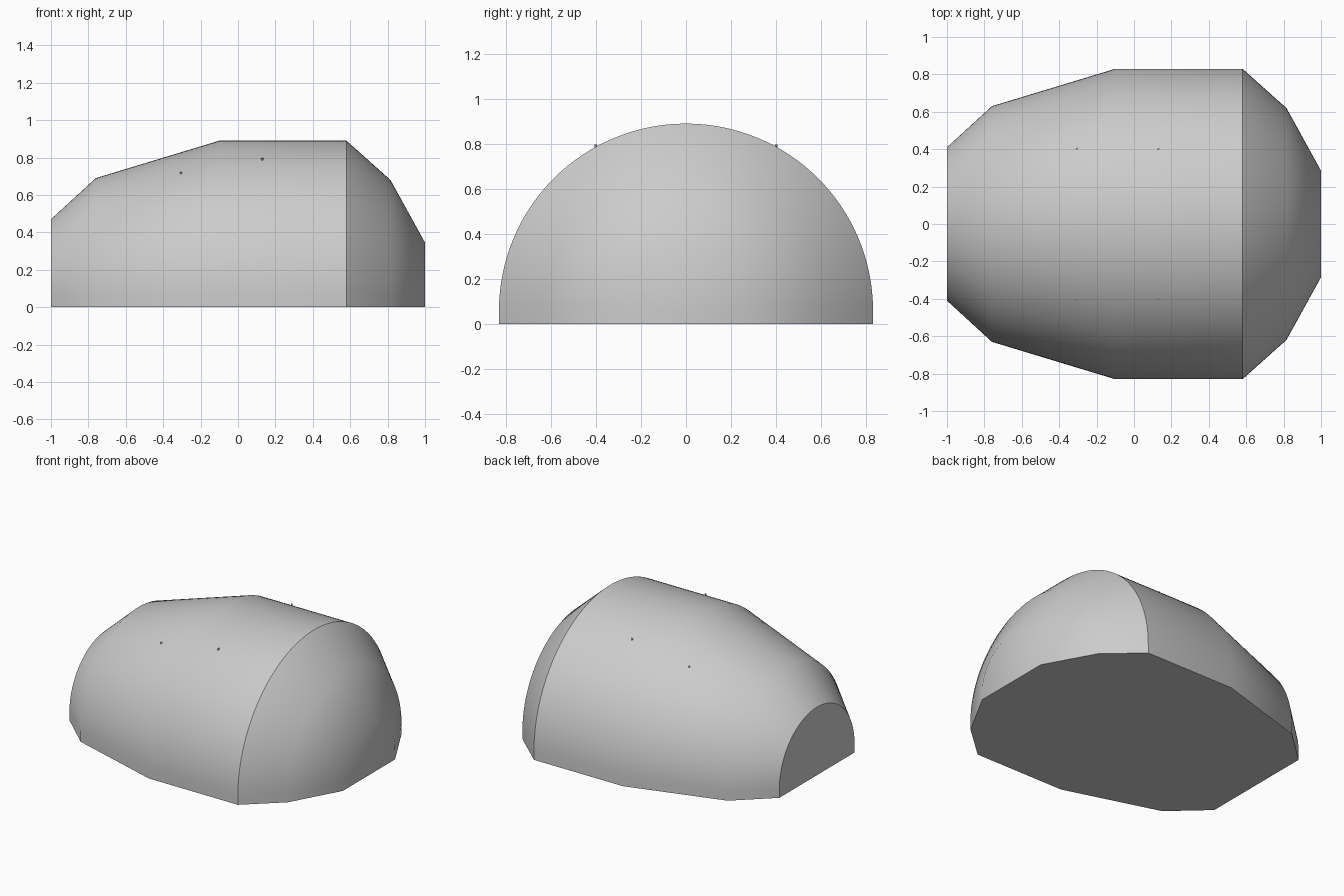
import bpy, bmesh, math

cube = bpy.data.objects.get("Cube")
if cube:
    bpy.data.objects.remove(cube, do_unlink=True)

grey = bpy.data.materials.new("plain grey")
grey.use_nodes = True
COLOUR = (0.6, 0.6, 0.6, 1)
grey.diffuse_color = COLOUR
grey.node_tree.nodes["Principled BSDF"].inputs["Base Color"].default_value = COLOUR

# Stations along the shell: position and arch radius
STATIONS = [(-1, 0.41), (-0.76, 0.63), (-0.1, 0.83), (0.58, 0.83), (0.815, 0.62), (1, 0.285)]
AXIS_Z = 0.06
SEGMENTS = 64


def finish(name, bm):
    bmesh.ops.recalc_face_normals(bm, faces=bm.faces)
    mesh = bpy.data.meshes.new(name)
    bm.to_mesh(mesh)
    bm.free()
    mesh.materials.append(grey)
    obj = bpy.data.objects.new(name, mesh)
    bpy.context.collection.objects.link(obj)
    return obj


def arch(bm, x, r):
    """Half circle standing on short vertical skirts."""
    points = [(x, r, 0)]
    for i in range(SEGMENTS + 1):
        a = math.pi * i / SEGMENTS
        points.append((x, r * math.cos(a), AXIS_Z + r * math.sin(a)))
    points.append((x, -r, 0))
    return [bm.verts.new(p) for p in points]


# Domed shell: arches bridged along x, with flat ends and a flat base
bm = bmesh.new()
rings = [arch(bm, x, r) for x, r in STATIONS]
for a, b in zip(rings, rings[1:]):
    for i in range(len(a) - 1):
        bm.faces.new((a[i], a[i + 1], b[i + 1], b[i]))
bm.faces.new(rings[0])
bm.faces.new(rings[-1])
bm.faces.new([r[0] for r in rings] + [r[-1] for r in reversed(rings)])
shell = finish("domed_shell", bm)
bpy.ops.object.select_all(action="DESELECT")
shell.select_set(True)
bpy.context.view_layer.objects.active = shell
bpy.ops.object.shade_smooth_by_angle(angle=math.radians(32))

# Four tiny pins just breaking the surface
for side, y in (("left", 0.4), ("right", -0.4)):
    for place, x, z in (("fore", -0.305, 0.713), ("aft", 0.13, 0.787)):
        bm = bmesh.new()
        bmesh.ops.create_cone(bm, cap_ends=True, segments=8, radius1=0.006,
                              radius2=0.006, depth=0.02)
        pin = finish(f"{side}_{place}_pin", bm)
        pin.location = (x, y, z)
